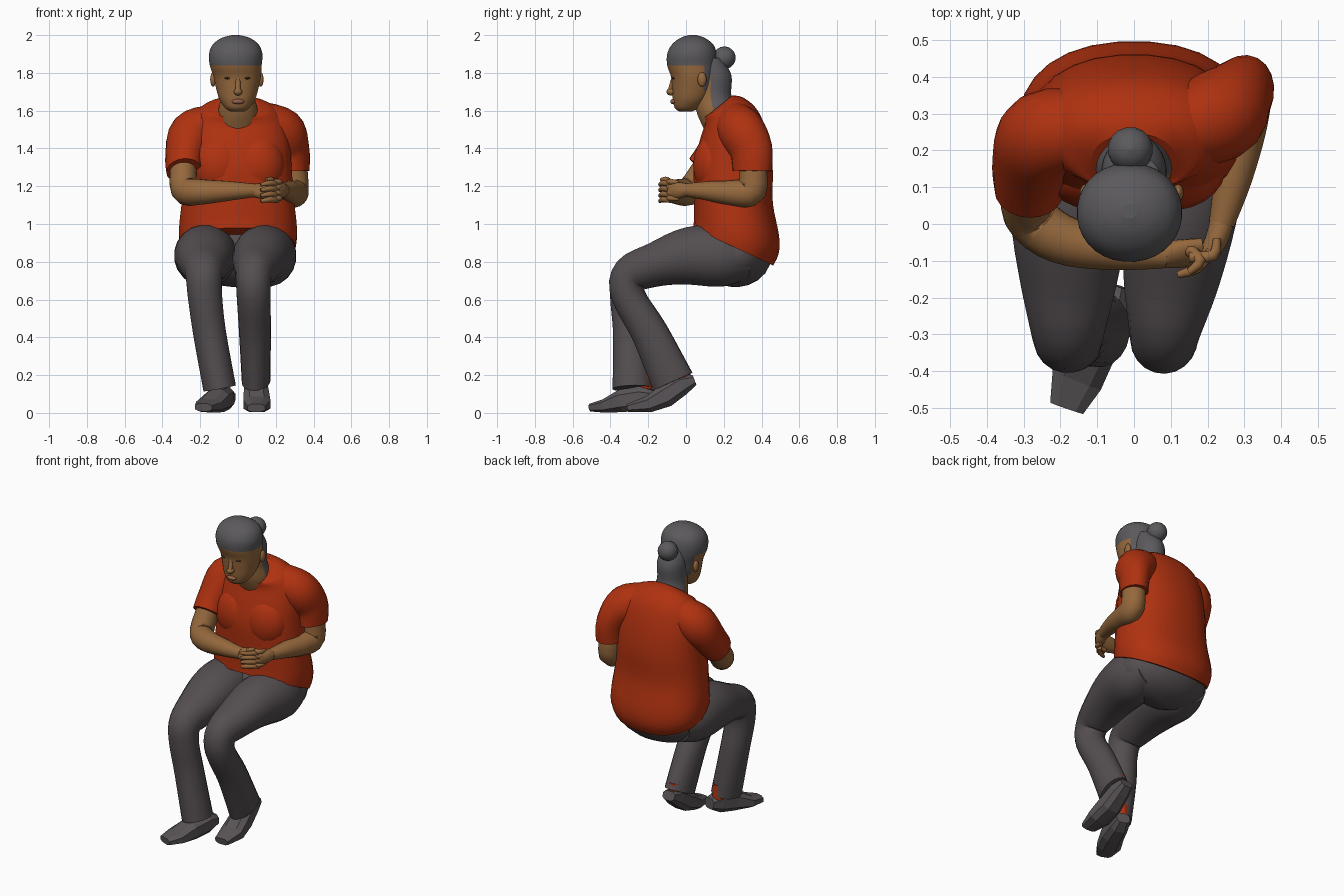
import bpy, bmesh, math
from mathutils import Vector


def material(name, rgb):
    m = bpy.data.materials.new(name)
    m.diffuse_color = (*rgb, 1)
    return m


SHIRT = material("red shirt", (0.43, 0.031, 0.005))
TROUSER = material("charcoal trousers", (0.088, 0.075, 0.078))
HAIR = material("grey hair", (0.105, 0.1, 0.108))
SKIN = material("brown skin", (0.30, 0.138, 0.046))
SHOE = material("grey shoes", (0.1, 0.088, 0.094))
LIPS = material("lips", (0.30, 0.11, 0.06))
EYES = material("dark eyes", (0.07, 0.04, 0.025))


def smooth_rows(rows, k):
    """Catmull-Rom interpolation of every number in the rows."""
    if k == 1:
        return rows
    pts = [rows[0]] + list(rows) + [rows[-1]]
    out = []
    for i in range(1, len(pts) - 2):
        for s in range(k):
            t = s / k
            out.append([0.5 * (2 * b + (c - a) * t + (2 * a - 5 * b + 4 * c - d) * t * t
                               + (3 * b - a - 3 * c + d) * t ** 3)
                        for a, b, c, d in zip(*pts[i - 1:i + 3])])
    return out + [list(rows[-1])]


def skin(name, frames, mats, rule=None, seg=20, power=2.0, smooth=True):
    """Skin over rings; each frame is (centre, half-axis u, half-axis v)."""
    bm = bmesh.new()
    rings = []
    for c, u, v in frames:
        ring = []
        for i in range(seg):
            a = 2 * math.pi * (i + 0.5) / seg
            ca, sa = math.cos(a), math.sin(a)
            x = math.copysign(abs(ca) ** (2 / power), ca)
            y = math.copysign(abs(sa) ** (2 / power), sa)
            ring.append(bm.verts.new(c + u * x + v * y))
        rings.append(ring)
    for r, q in zip(rings, rings[1:]):
        for i in range(seg):
            j = (i + 1) % seg
            bm.faces.new((r[i], r[j], q[j], q[i]))
    bm.faces.new(rings[0])
    bm.faces.new(rings[-1])
    bmesh.ops.recalc_face_normals(bm, faces=bm.faces)
    for f in bm.faces:
        f.smooth = smooth and len(f.verts) == 4
        if rule:
            f.material_index = rule(f.calc_center_median())
    me = bpy.data.meshes.new(name)
    bm.to_mesh(me)
    bm.free()
    for m in mats:
        me.materials.append(m)
    ob = bpy.data.objects.new(name, me)
    bpy.context.collection.objects.link(ob)
    return ob


def stack(name, rows, mats, k=4, **kw):
    """Rows of x, y, z, half width, half depth, tilt about x."""
    frames = [(Vector((x, y, z)), Vector((rx, 0, 0)),
               Vector((0, math.cos(t), math.sin(t))) * ry)
              for x, y, z, rx, ry, t in smooth_rows(rows, k)]
    return skin(name, frames, mats, **kw)


def tube(name, rows, mats, k=4, **kw):
    """Rows of x, y, z, radius sideways, radius across; rings follow the path."""
    rows = smooth_rows(rows, k)
    pts = [Vector(r[:3]) for r in rows]
    side, frames = Vector((1, 0, 0)), []
    for i, r in enumerate(rows):
        t = (pts[min(i + 1, len(pts) - 1)] - pts[max(i - 1, 0)]).normalized()
        side = (side - t * side.dot(t)).normalized()
        frames.append((pts[i], side * r[3], t.cross(side) * r[4]))
    return skin(name, frames, mats, **kw)


def ball(name, c, r, mat, seg=16):
    """Ellipsoid with centre c and radii r."""
    rows = []
    for i in range(11):
        a = math.pi * (0.02 + 0.96 * i / 10)
        s = math.sin(a)
        rows.append((c[0], c[1], c[2] - r[2] * math.cos(a), r[0] * s, r[1] * s, 0))
    return stack(name, rows, [mat], k=1, seg=seg)


# Shirt body with slanted hem and collar
stack("shirt_body", [
    (0, .25, .88, .305, .235, -.44), (0, .266, .93, .313, .242, -.37),
    (0, .268, .995, .312, .235, -.27),
    (0, .252, 1.13, .298, .21, -.1), (0, .25, 1.3, .285, .21, 0),
    (0, .25, 1.45, .275, .182, .1), (0, .24, 1.56, .245, .148, .25),
    (0, .2, 1.615, .185, .12, .45), (0, .167, 1.618, .116, .1, .68)],
    [SHIRT], seg=28, power=2.25)
for s in (-1, 1):
    ball("shirt_bust", (s * .1, .155, 1.31), (.15, .118, .17), SHIRT, seg=24)

# Sleeves and bare arms
tube("left_sleeve", [(-.13, .255, 1.535, .1, .105), (-.24, .24, 1.475, .125, .125),
                     (-.283, .16, 1.36, .1, .115), (-.285, .09, 1.28, .093, .1)], [SHIRT])
tube("right_sleeve", [(.11, .25, 1.55, .1, .105), (.23, .295, 1.49, .125, .125),
                      (.286, .345, 1.39, .092, .115), (.295, .35, 1.28, .082, .105)], [SHIRT])
tube("left_arm", [(-.285, .13, 1.34, .07, .07), (-.285, .03, 1.185, .072, .075),
                  (-.2, -.04, 1.17, .068, .068), (-.05, -.072, 1.175, .054, .052),
                  (.09, -.085, 1.178, .035, .035)], [SKIN])
tube("right_arm", [(.295, .35, 1.34, .07, .07), (.305, .35, 1.18, .07, .078),
                   (.29, .25, 1.165, .068, .068), (.268, .12, 1.175, .052, .052),
                   (.238, .0, 1.18, .035, .035)], [SKIN])

# Clasped hands
tube("left_palm", [(.07, -.085, 1.178, .034, .034), (.13, -.08, 1.175, .03, .05),
                   (.19, -.07, 1.175, .022, .045)], [SKIN], seg=12)
tube("right_palm", [(.24, .01, 1.18, .034, .034), (.225, -.04, 1.178, .032, .045),
                    (.2, -.085, 1.175, .025, .045)], [SKIN], seg=12)
for i in range(4):
    z = 1.125 + .029 * i
    tube("right_finger", [(.21, -.075, z, .015, .015), (.17, -.12, z + .005, .016, .016),
                          (.12, -.138, z - .004, .01, .01)], [SKIN], k=3, seg=8)
    tube("left_finger", [(.15, -.09, z + .01, .015, .015), (.215, -.085, z + .012, .016, .016),
                         (.225, -.04, z + .008, .011, .011)], [SKIN], k=3, seg=8)
tube("thumb", [(.15, -.07, 1.2, .018, .018), (.18, -.1, 1.235, .015, .015),
               (.15, -.13, 1.235, .01, .01)], [SKIN], k=3, seg=8)

# Trousers: seat and two legs
ball("trouser_seat", (0, .26, .835), (.3, .195, .17), TROUSER, seg=24)
tube("left_trouser_leg", [
    (-.16, .34, .82, .11, .11), (-.168, .2, .83, .163, .163), (-.175, .02, .83, .162, .155),
    (-.178, -.16, .785, .132, .118), (-.18, -.29, .73, .1, .104), (-.175, -.315, .62, .092, .088),
    (-.15, -.295, .42, .088, .092), (-.097, -.285, .13, .088, .105)], [TROUSER])
tube("right_trouser_leg", [
    (.15, .34, .82, .11, .11), (.152, .2, .83, .158, .163), (.125, .02, .83, .155, .155),
    (.1, -.16, .785, .13, .118), (.083, -.29, .73, .097, .104), (.083, -.305, .62, .09, .09),
    (.09, -.19, .42, .084, .098), (.096, -.07, .165, .075, .115)], [TROUSER])

# Socks and low-poly shoes
tube("left_sock", [(-.09, -.235, .2, .045, .05), (-.085, -.225, .09, .04, .05)], [SHIRT], k=1)
tube("right_sock", [(.096, -.05, .24, .05, .07), (.096, -.04, .13, .045, .07)], [SHIRT], k=1)
tube("left_shoe", [(-.055, -.165, .085, .045, .035), (-.075, -.23, .08, .06, .065),
                   (-.11, -.33, .065, .07, .064), (-.155, -.42, .038, .075, .038),
                   (-.183, -.5, .029, .05, .022)], [SHOE], k=1, seg=8, power=2.8, smooth=False)
tube("right_shoe", [(.095, .045, .175, .045, .03), (.095, -.02, .15, .06, .058),
                    (.097, -.11, .09, .07, .065), (.1, -.2, .045, .076, .046),
                    (.097, -.31, .026, .05, .022)], [SHOE], k=1, seg=8, power=2.8, smooth=False)

# Neck: skin in front, hair behind
stack("neck", [(0, .178, 1.53, .11, .088, .3), (0, .155, 1.61, .103, .1, .25),
               (0, .142, 1.68, .088, .098, .1), (0, .14, 1.79, .088, .1, 0),
               (0, .11, 1.88, .075, .08, 0)],
      [SKIN, HAIR], k=5, seg=28, rule=lambda p: int(p.y > .14 and p.z > 1.57 or p.z > 1.8))

# Head: hair above the hairline and behind the ears
head = [(1.595, -.035, .03, .035), (1.615, -.06, .07, .065), (1.66, -.07, .12, .095),
        (1.72, -.074, .15, .113), (1.78, -.08, .16, .126), (1.84, -.1, .165, .138),
        (1.9, -.1, .163, .142), (1.95, -.075, .145, .122), (1.985, -.03, .1, .075),
        (2.0, .015, .055, .02)]
stack("head", [(-.004 - .008 * (z > 1.8), (f + b) / 2, z, w, (b - f) / 2, 0)
               for z, f, b, w in head], [SKIN, HAIR], k=5, seg=32, power=2.1,
      rule=lambda p: int(p.z > 1.84 or p.y > .1 and p.z > 1.66))
ball("hair_bun", (-.01, .203, 1.88), (.062, .061, .06), HAIR)

# Face details and ears
ball("nose", (0, -.078, 1.7), (.024, .026, .02), SKIN, seg=10)
tube("nose_bridge", [(0, -.064, 1.78, .012, .012), (0, -.084, 1.705, .016, .014)], [SKIN],
     k=1, seg=8)
ball("lips", (0, -.066, 1.648), (.034, .018, .014), LIPS, seg=12)
for s in (-1, 1):
    ball("eye", (s * .05 - .003, -.066, 1.772), (.02, .009, .006), EYES, seg=10)
    ball("ear", (s * .126 - .006, .085, 1.765), (.016, .024, .038), SKIN, seg=10)
